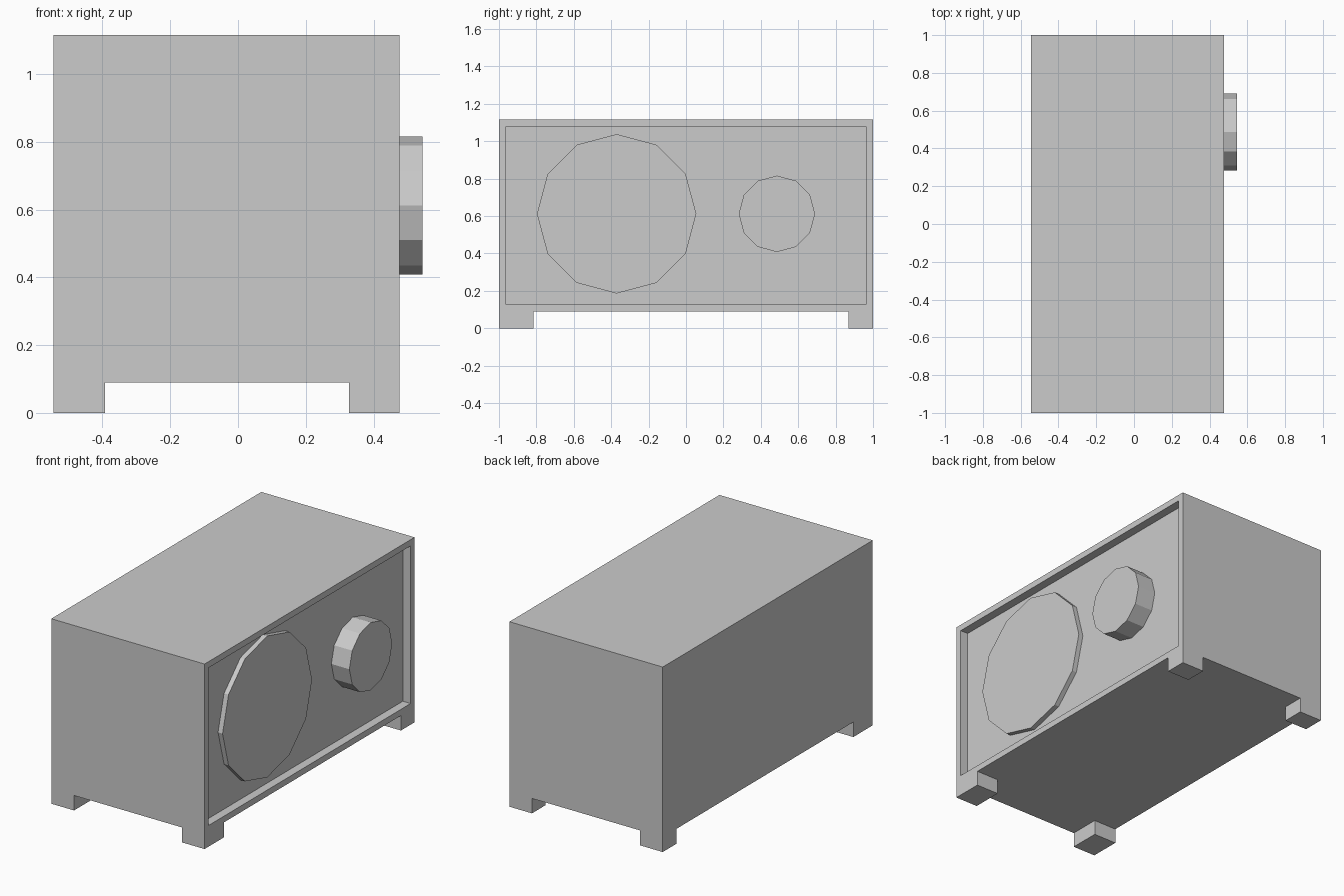
import bpy, bmesh
from math import radians
from mathutils import Matrix, Vector

if "Cube" in bpy.data.objects:
    bpy.data.objects.remove(bpy.data.objects["Cube"])

X0, X1 = -0.545, 0.477      # cabinet back and speaker face
FLOOR, TOP = 0.09, 1.115    # underside and top of the cabinet
PANEL = X1 - 0.052          # recessed baffle plane


def finish(bm, name):
    bmesh.ops.recalc_face_normals(bm, faces=bm.faces)
    mesh = bpy.data.meshes.new(name)
    bm.to_mesh(mesh)
    bm.free()
    obj = bpy.data.objects.new(name, mesh)
    bpy.context.collection.objects.link(obj)
    return obj


def cabinet():
    bm = bmesh.new()
    size = Vector((X1 - X0, 2, TOP - FLOOR))
    centre = Vector(((X0 + X1) / 2, 0, (FLOOR + TOP) / 2))
    bmesh.ops.create_cube(bm, size=1, matrix=Matrix.Translation(centre) @ Matrix.Diagonal(size).to_4x4())

    # recessed baffle
    bm.normal_update()
    face = next(f for f in bm.faces if f.normal.x > 0.9)
    bmesh.ops.inset_region(bm, faces=[face], thickness=0.053)
    inner = bmesh.ops.extrude_discrete_faces(bm, faces=[face])["faces"][0]
    bmesh.ops.translate(bm, verts=inner.verts, vec=(PANEL - X1, 0, 0))

    # divide the underside, then pull the four corner feet down
    cuts = [((-0.393, 0, 0), (1, 0, 0)), ((0.327, 0, 0), (1, 0, 0)),
            ((0, -0.815, 0), (0, 1, 0)), ((0, 0.87, 0), (0, 1, 0))]
    for co, no in cuts:
        geom = bm.verts[:] + bm.edges[:] + bm.faces[:]
        bmesh.ops.bisect_plane(bm, geom=geom, plane_co=co, plane_no=no)
    bm.normal_update()
    feet = []
    for f in bm.faces:
        c = f.calc_center_median()
        if f.normal.z < -0.9 and abs(c.z - FLOOR) < 1e-4:
            if not -0.393 < c.x < 0.327 and not -0.815 < c.y < 0.87:
                feet.append(f)
    for f in bmesh.ops.extrude_discrete_faces(bm, faces=feet)["faces"]:
        bmesh.ops.translate(bm, verts=f.verts, vec=(0, 0, -FLOOR))

    # merge flat neighbours left by the cuts
    bmesh.ops.remove_doubles(bm, verts=bm.verts, dist=1e-5)
    bmesh.ops.dissolve_limit(bm, angle_limit=radians(1), verts=bm.verts, edges=bm.edges)
    return finish(bm, "cabinet")


def disc(name, y, radius, front):
    bm = bmesh.new()
    place = Matrix.Translation(((PANEL + front) / 2, y, 0.612)) @ Matrix.Rotation(radians(90), 4, 'Y')
    bmesh.ops.create_cone(bm, cap_ends=True, segments=12, radius1=radius, radius2=radius,
                          depth=front - PANEL, matrix=place)
    return finish(bm, name)


cabinet()
disc("speaker_disc", -0.371, 0.426, 0.455)
disc("round_knob", 0.486, 0.204, 0.545)
